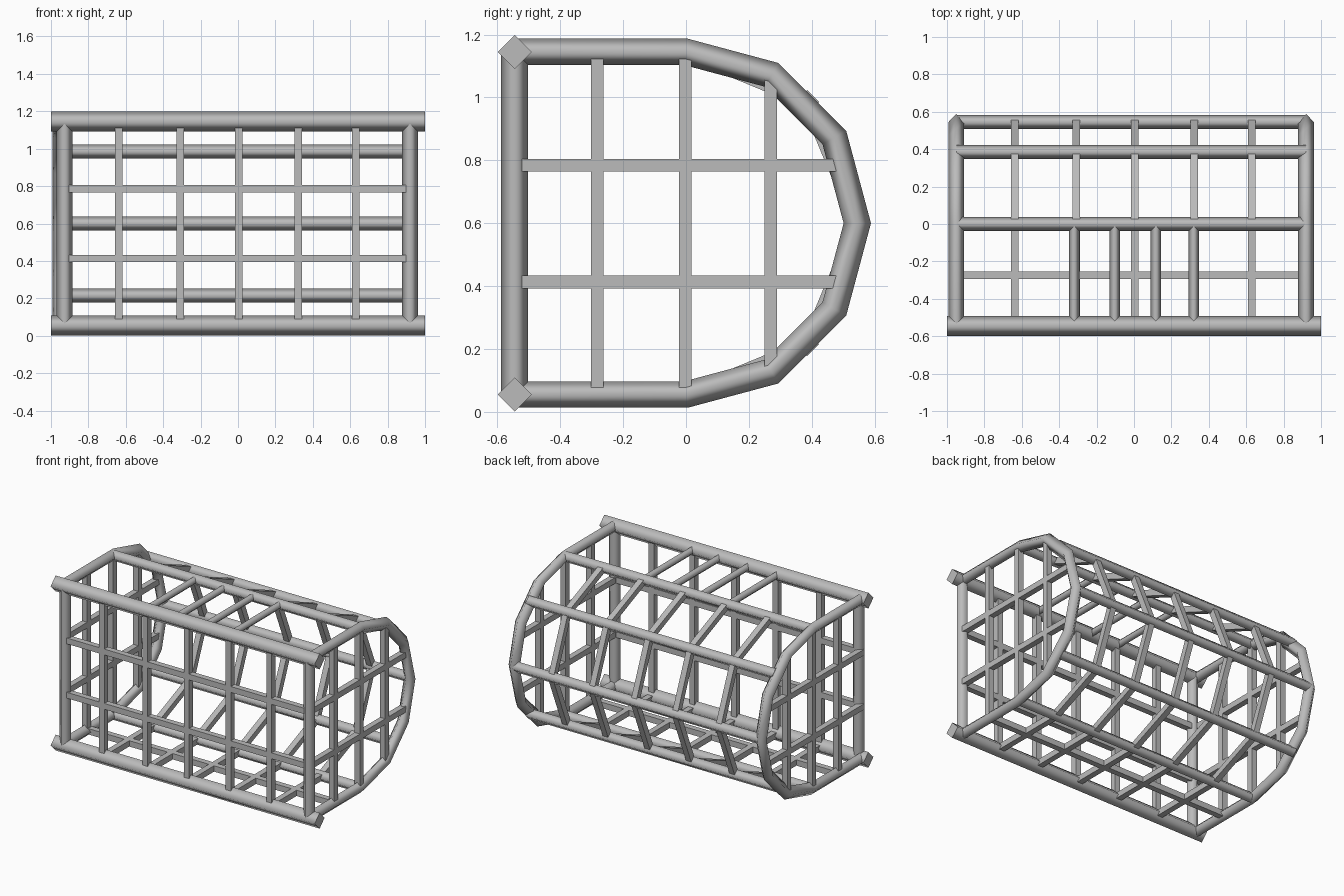
import bpy
import bmesh
from math import sin, cos, radians
from mathutils import Vector

cube = bpy.data.objects.get("Cube")
if cube:
    bpy.data.objects.remove(cube, do_unlink=True)

grey = bpy.data.materials.new("plain_grey")
grey.use_nodes = True
grey.diffuse_color = (0.5, 0.5, 0.5, 1)
grey.node_tree.nodes["Principled BSDF"].inputs["Base Color"].default_value = (0.5, 0.5, 0.5, 1)

R = 0.545          # radius of the arched back, and half the frame's height
MID = 0.6          # height of the arch centre
LOW, HIGH = MID - R, MID + R


def sweep(name, path, size, diamond=True):
    """Sweep a four-sided section along a planar path with mitred corners."""
    pts = [Vector(p) for p in path]
    dirs = [(b - a).normalized() for a, b in zip(pts, pts[1:])]
    side = Vector((1, 0, 0)) if abs(dirs[0].x) < 0.5 else Vector((0, 1, 0))
    bm = bmesh.new()
    rings = []
    for i, p in enumerate(pts):
        d0, d1 = dirs[max(i - 1, 0)], dirs[min(i, len(dirs) - 1)]
        t = (d0 + d1).normalized()
        across = t.cross(side).normalized() / t.dot(d1)
        if diamond:
            offsets = [(1, 0), (0, 1), (-1, 0), (0, -1)]
        else:
            offsets = [(1, 1), (-1, 1), (-1, -1), (1, -1)]
        rings.append([bm.verts.new(p + size * (u * side + v * across)) for u, v in offsets])
    for a, b in zip(rings, rings[1:]):
        for k in range(4):
            n = (k + 1) % 4
            bm.faces.new((a[k], a[n], b[n], b[k])).smooth = diamond
    bm.faces.new(rings[0])
    bm.faces.new(rings[-1])
    bmesh.ops.recalc_face_normals(bm, faces=bm.faces)
    mesh = bpy.data.meshes.new(name)
    bm.to_mesh(mesh)
    bm.free()
    mesh.materials.append(grey)
    obj = bpy.data.objects.new(name, mesh)
    bpy.context.collection.objects.link(obj)
    return obj


def arc(x, step):
    """Half circle of points from the top of the arch to the bottom."""
    return [(x, R * cos(radians(a)), MID + R * sin(radians(a))) for a in range(90, -91, -step)]


# Heavy front rails
for label, z in (("lower", LOW), ("upper", HIGH)):
    sweep(f"{label}_front_rail", [(-1, -R, z), (1, -R, z)], 0.054)

# End frames: bent hoop, front post and lattice
for label, hoop_x, post_x in (("right", -0.95, -0.927), ("left", 0.92, 0.92)):
    sweep(f"{label}_hoop", [(hoop_x, -R, HIGH)] + arc(hoop_x, 30) + [(hoop_x, -R, LOW)], 0.042)
    sweep(f"{label}_post", [(post_x, -R, LOW), (post_x, -R, HIGH)], 0.043)
    for y, inset in ((-0.283, 0), (-0.003, 0), (0.27, 0.075)):
        sweep(f"{label}_end_upright", [(hoop_x, y, LOW + inset), (hoop_x, y, HIGH - inset)], 0.02, False)
    for z in (0.413, 0.785):
        sweep(f"{label}_end_crossbar", [(hoop_x, -R, z), (hoop_x, 0.49, z)], 0.02, False)

# Long rails around the arched back
for i, (x, y, z) in enumerate(arc(0, 45)):
    sweep(f"back_rail_{i + 1}", [(-0.95, y, z), (0.92, y, z)], 0.038)

# Front and floor lattice
for z in (0.413, 0.785):
    sweep("front_crossbar", [(-0.93, -R, z), (0.92, -R, z)], 0.02, False)
sweep("floor_crossbar", [(-0.95, -0.275, LOW), (0.92, -0.275, LOW)], 0.02, False)
for x in (-0.637, -0.308, 0.005, 0.322, 0.63):
    sweep("front_upright", [(x, -R, LOW), (x, -R, HIGH)], 0.02, False)
    sweep("back_and_floor_bar", arc(x, 45) + [(x, -R, LOW)], 0.02, False)

# Short bars around the top opening
for x in (-0.32, -0.103, 0.117, 0.32):
    sweep("top_opening_bar", [(x, -R, HIGH), (x, 0, HIGH)], 0.028)
